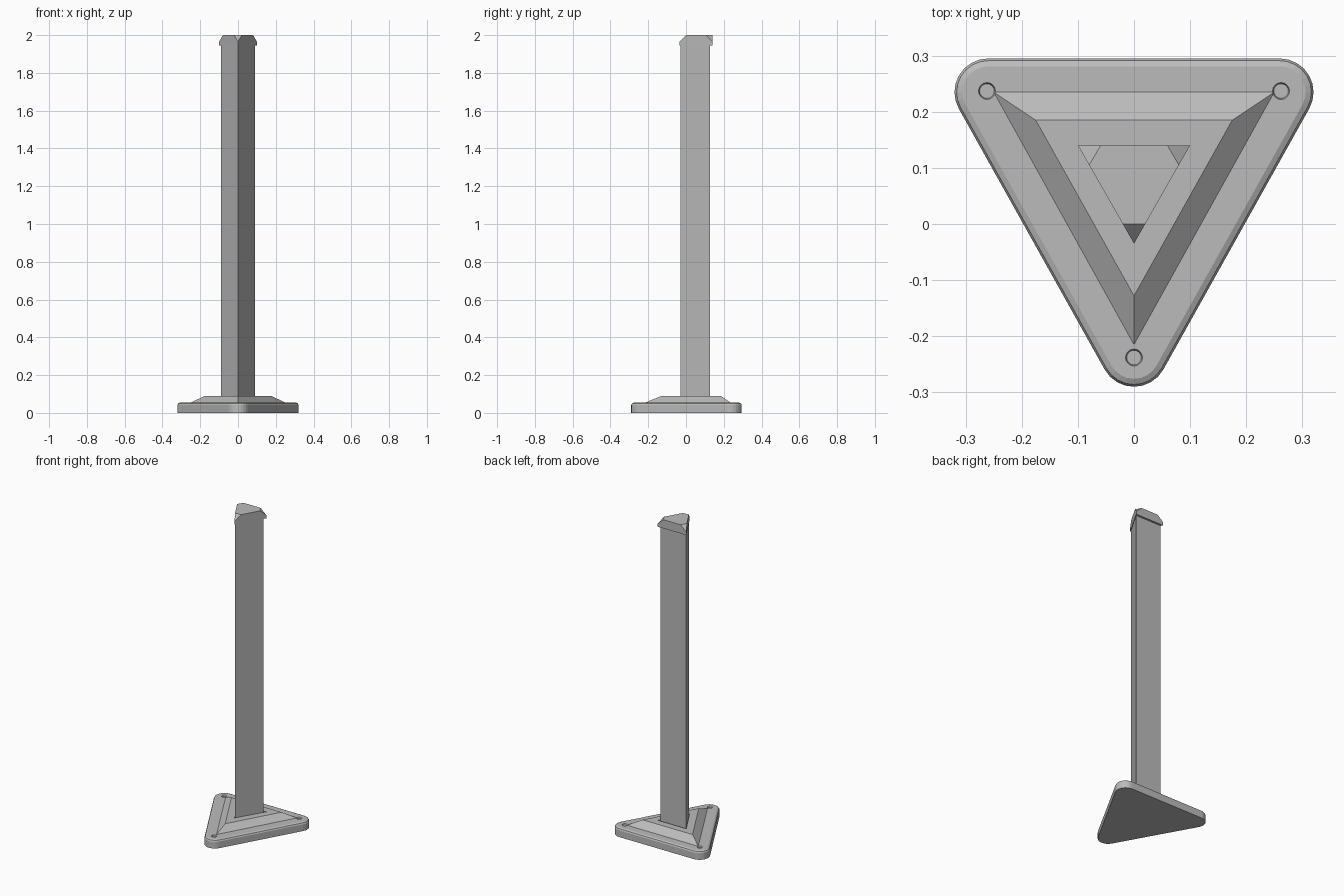
import bpy, bmesh, math
from mathutils import Vector

if "Cube" in bpy.data.objects:
    bpy.data.objects.remove(bpy.data.objects["Cube"])

grey = bpy.data.materials.new("plain grey")
grey.use_nodes = True
grey.diffuse_color = (0.5, 0.5, 0.5, 1)
grey.node_tree.nodes["Principled BSDF"].inputs["Base Color"].default_value = (0.5, 0.5, 0.5, 1)


def finish(bm, name):
    bmesh.ops.recalc_face_normals(bm, faces=bm.faces)
    mesh = bpy.data.meshes.new(name)
    bm.to_mesh(mesh)
    bm.free()
    mesh.materials.append(grey)
    ob = bpy.data.objects.new(name, mesh)
    bpy.context.collection.objects.link(ob)
    return ob


def loft(rings):
    """Closed solid through rings of (outline, z)."""
    bm = bmesh.new()
    loops = [[bm.verts.new((x, y, z)) for x, y in pts] for pts, z in rings]
    n = len(loops[0])
    for a, b in zip(loops, loops[1:]):
        for i in range(n):
            j = (i + 1) % n
            bm.faces.new((a[i], a[j], b[j], b[i]))
    bm.faces.new(loops[0][::-1])
    bm.faces.new(loops[-1])
    return bm


def triangle(half, back, front):
    return [(half, back), (-half, back), (0, front)]


def rounded_triangle(radius, steps=8):
    """Outline at a set distance around the three corner centres."""
    pts = []
    for (cx, cy), start in zip(triangle(0.26, 0.235, -0.23), (-30, 90, 210)):
        for i in range(steps + 1):
            a = math.radians(start + 120 * i / steps)
            pts.append((cx + radius * math.cos(a), cy + radius * math.sin(a)))
    return pts


def cut(ob, cutter):
    mod = ob.modifiers.new("cut", 'BOOLEAN')
    mod.operation = 'DIFFERENCE'
    mod.solver = 'EXACT'
    mod.object = cutter


# Foot plate with a chamfered top rim
foot = finish(loft([(rounded_triangle(0.06), 0), (rounded_triangle(0.06), 0.042),
                    (rounded_triangle(0.056), 0.05), (rounded_triangle(0.046), 0.055)]),
              "foot_plate")

# Sloped mound with a shallow socket for the post
socket = triangle(0.1, 0.14, -0.035)
mound = finish(loft([(triangle(0.25, 0.235, -0.215), 0.05), (triangle(0.25, 0.235, -0.215), 0.055),
                     (triangle(0.175, 0.185, -0.128), 0.09), (socket, 0.09), (socket, 0.075)]),
               "foot_mound")

# Screw recesses at the three corners
for i, (x, y) in enumerate(triangle(0.262, 0.237, -0.238)):
    bm = bmesh.new()
    bmesh.ops.create_cone(bm, cap_ends=True, segments=16, radius1=0.013, radius2=0.021, depth=0.03)
    bmesh.ops.translate(bm, verts=bm.verts, vec=(x, y, 0.062))
    cutter = finish(bm, f"recess_cutter_{i + 1}")
    cutter.hide_render = True
    cutter.hide_set(True)
    cutter.display_type = 'WIRE'
    cut(foot, cutter)
    cut(mound, cutter)

# Triangular post
post = triangle(0.09, 0.127, -0.028)
finish(loft([(post, 0.06), (post, 1.96)]), "post")

# Cap whose three upper corners are sliced off at a slope
outline = triangle(0.1, 0.14, -0.035)
bm = loft([(outline, 1.945), (outline, 2.0)])
centre = Vector((0, sum(p[1] for p in outline) / 3, 0))
for x, y in outline:
    out = (Vector((x, y, 0)) - centre).normalized()
    on_plane = Vector((x, y, 2.0)) - out * 0.035
    bmesh.ops.bisect_plane(bm, geom=bm.verts[:] + bm.edges[:] + bm.faces[:],
                           plane_co=on_plane, plane_no=out + Vector((0, 0, 1)), clear_outer=True)
    bmesh.ops.holes_fill(bm, edges=[e for e in bm.edges if e.is_boundary], sides=0)
finish(bm, "post_cap")
